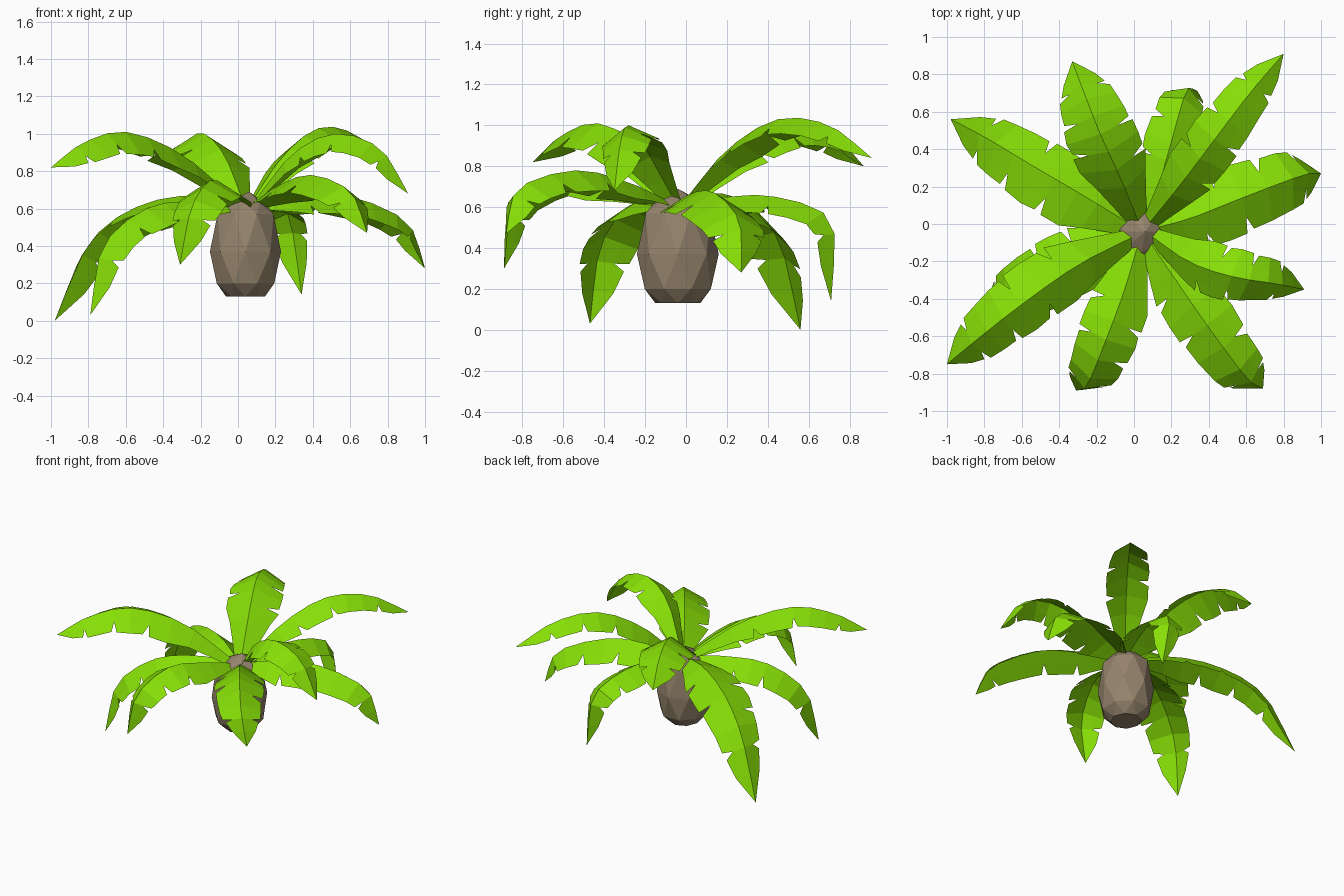
import bpy, bmesh, math
from mathutils import Vector, Matrix

cube = bpy.data.objects.get("Cube")
if cube:
    bpy.data.objects.remove(cube, do_unlink=True)

UP = Vector((0, 0, 1))
CROWN = Vector((0.045, -0.04, 0.62))


def material(name, color):
    mat = bpy.data.materials.new(name)
    mat.use_nodes = True
    mat.diffuse_color = color
    bsdf = mat.node_tree.nodes["Principled BSDF"]
    bsdf.inputs["Base Color"].default_value = color
    bsdf.inputs["Roughness"].default_value = 0.9
    return mat


LEAF = material("leaf green", (0.24, 0.73, 0.002, 1))
BARK = material("bark brown", (0.30, 0.23, 0.15, 1))


def finish(bm, name, mat):
    mesh = bpy.data.meshes.new(name)
    bm.to_mesh(mesh)
    bm.free()
    mesh.materials.append(mat)
    obj = bpy.data.objects.new(name, mesh)
    bpy.context.collection.objects.link(obj)


def spline(points, t):
    """Smooth curve through the points, t from 0 to 1."""
    pos = min(t, 0.9999) * (len(points) - 1)
    i = int(pos)
    u = pos - i
    b, c = points[i], points[i + 1]
    a = points[i - 1] if i else b * 2 - c
    d = points[i + 2] if i + 2 < len(points) else c * 2 - b
    return 0.5 * (2 * b + (c - a) * u + (2 * a - 5 * b + 4 * c - d) * u * u
                  + (3 * b - a - 3 * c + d) * u ** 3)


def half_width(t):
    """Narrow stalk, broad blade, blunt tip."""
    if t < 0.3:
        return 0.05 + 0.15 * t / 0.3
    if t < 0.5:
        return 0.20
    if t < 0.8:
        return 0.20 - 0.05 * (t - 0.5) / 0.3
    return 0.15 * ((1 - t) / 0.2) ** 0.65


def frond(name, *path, roll=0, width=1.0):
    """Roof-shaped leaf along a path, with notches torn into both edges."""
    points = [Vector(p) for p in path]
    chord = points[-1] - CROWN
    chord.z = 0
    chord.normalize()
    points.insert(0, CROWN + chord * 0.03)
    right = chord.cross(UP)
    tilt = Matrix.Rotation(math.radians(roll), 3, chord)
    cells = 10
    bm = bmesh.new()

    def place(t, side, reach):
        tangent = (spline(points, min(t + 0.02, 1))
                   - spline(points, max(t - 0.02, 0))).normalized()
        normal = right.cross(tangent)
        across = tilt @ (right * side * 0.86 - normal * 0.50)
        return spline(points, t) + across * half_width(t) * reach * width

    spine = [bm.verts.new(spline(points, i / cells)) for i in range(cells + 1)]
    for side in (-1, 1):
        # joints where the edge is torn, staggered between the two sides
        torn = (4, 6, 8) if side < 0 else (3, 5, 8)
        inner = [bm.verts.new(place(i / cells, side, 0.55)) for i in range(cells)]
        inner.append(spine[-1])
        last = None
        for i in range(cells):
            t0, t1 = i / cells, (i + 1) / cells
            if last is None or i in torn:
                gap = 0.025 if i in torn else 0
                last = bm.verts.new(place(t0 + gap, side, 0.96 if gap else 1))
            if i + 1 < cells:
                gap = 0.01 if i + 1 in torn else 0
                outer = bm.verts.new(place(t1 - gap, side, 1))
            else:
                outer = spine[-1]
            for quad in ((spine[i], spine[i + 1], inner[i + 1], inner[i]),
                         (inner[i], inner[i + 1], outer, last)):
                face = list(dict.fromkeys(quad))
                bm.faces.new(face if side < 0 else face[::-1])
            last = outer
    bmesh.ops.recalc_face_normals(bm, faces=bm.faces)
    if sum(f.normal.z for f in bm.faces) < 0:
        bmesh.ops.reverse_faces(bm, faces=bm.faces)
    finish(bm, name, LEAF)


# Faceted stump: staggered rings joined by triangles
bm = bmesh.new()
SIDES = 8
rings = []
for k, (z, r) in enumerate([(0.13, 0.11), (0.20, 0.175), (0.37, 0.20),
                            (0.57, 0.17), (0.63, 0.11)]):
    rings.append([])
    for j in range(SIDES):
        a = math.tau * (j + 0.5 * (k % 2)) / SIDES
        rings[-1].append(bm.verts.new((0.04 + r * 0.95 * math.cos(a),
                                       -0.04 + r * math.sin(a), z)))
for k in range(len(rings) - 1):
    low, high = rings[k], rings[k + 1]
    s = k % 2
    for j in range(SIDES):
        n = (j + 1) % SIDES
        bm.faces.new((low[j], low[n], high[n if s else j]))
        bm.faces.new((low[j if s else n], high[n], high[j]))
bm.faces.new(rings[0][::-1])
tip = bm.verts.new((0.06, -0.04, 0.69))
for j in range(SIDES):
    bm.faces.new((rings[-1][j], rings[-1][(j + 1) % SIDES], tip))
bmesh.ops.recalc_face_normals(bm, faces=bm.faces)
finish(bm, "stump", BARK)

# High arching fronds
frond("high_frond_front_right", (-0.30, -0.22, 0.89), (-0.60, -0.43, 1.01),
      (-0.83, -0.61, 0.95), (-1.0, -0.75, 0.82), roll=-8)
frond("high_frond_front_left", (0.29, -0.20, 0.89), (0.52, -0.28, 1.0),
      (0.76, -0.32, 0.92), (0.91, -0.35, 0.68), roll=8, width=0.85)
frond("high_frond_back_left", (0.24, 0.20, 0.88), (0.43, 0.45, 1.03),
      (0.62, 0.70, 1.0), (0.80, 0.91, 0.84), width=0.85)
frond("high_frond_back", (-0.07, 0.24, 0.88), (-0.18, 0.48, 1.0),
      (-0.27, 0.71, 0.96), (-0.33, 0.87, 0.80), width=1.1)

# Low drooping fronds
frond("low_frond_back_right", (-0.25, 0.14, 0.67), (-0.54, 0.31, 0.61),
      (-0.79, 0.46, 0.42), (-0.98, 0.56, 0.0), roll=10, width=1.1)
frond("low_frond_right", (-0.24, -0.16, 0.64), (-0.49, -0.29, 0.60),
      (-0.72, -0.42, 0.40), (-0.79, -0.47, 0.03), width=1.05)
frond("low_frond_front", (-0.05, -0.35, 0.71), (-0.15, -0.62, 0.75),
      (-0.25, -0.86, 0.60), (-0.31, -0.89, 0.30), width=0.95)
frond("low_frond_front_left", (0.21, -0.28, 0.72), (0.39, -0.54, 0.78),
      (0.60, -0.82, 0.69), (0.69, -0.88, 0.47))
frond("low_frond_left", (0.30, 0.03, 0.67), (0.58, 0.14, 0.67),
      (0.90, 0.26, 0.53), (1.0, 0.27, 0.28), width=1.1)
frond("low_frond_back", (0.13, 0.20, 0.65), (0.20, 0.44, 0.65),
      (0.28, 0.71, 0.53), (0.34, 0.71, 0.14), width=0.85)
